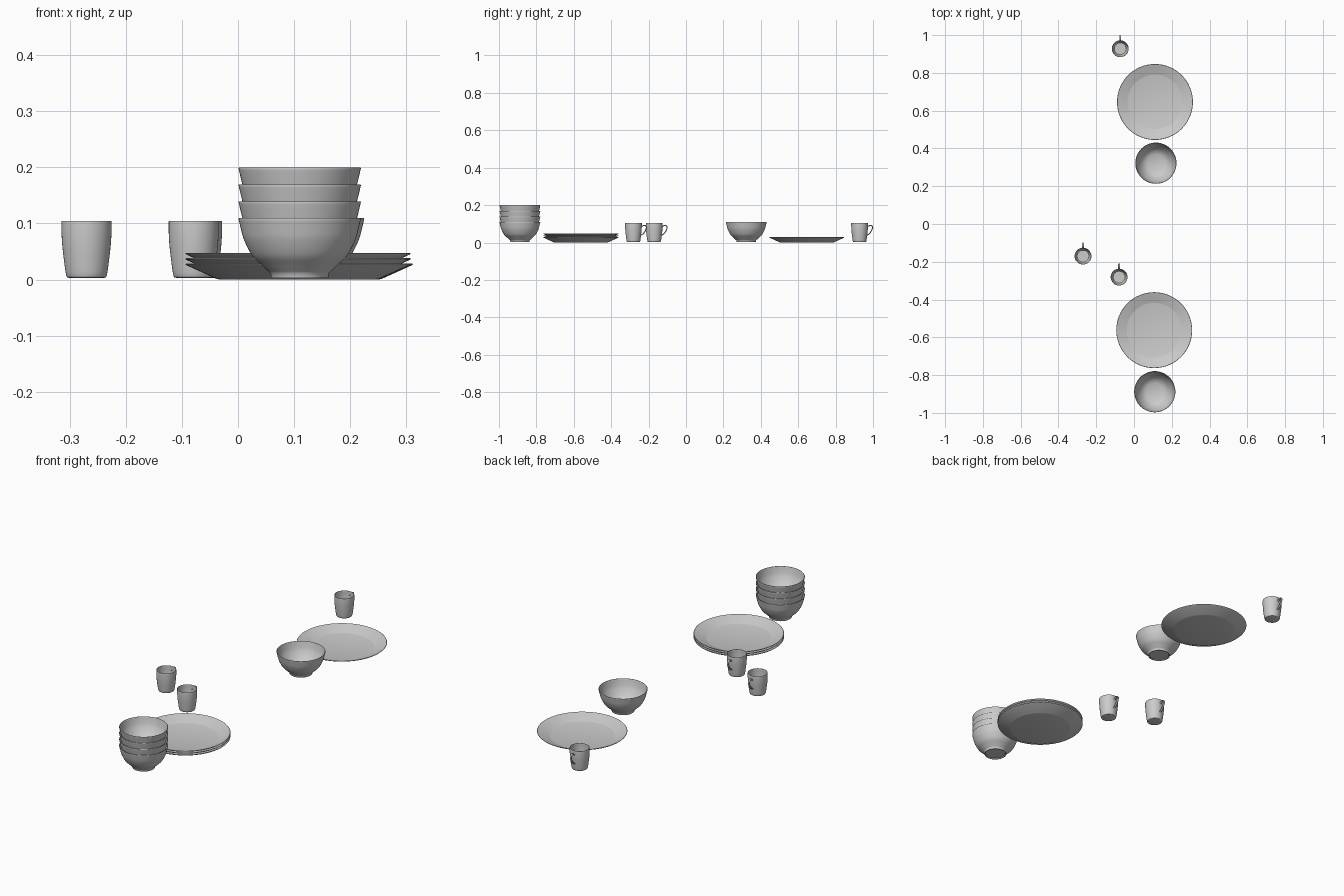
import bpy, bmesh, math
from mathutils import Vector

if "Cube" in bpy.data.objects:
    bpy.data.objects.remove(bpy.data.objects["Cube"])

SEG = 64


def finish(bm, name, loc, angle=35):
    bmesh.ops.remove_doubles(bm, verts=bm.verts, dist=1e-5)
    bmesh.ops.recalc_face_normals(bm, faces=bm.faces)
    me = bpy.data.meshes.new(name)
    bm.to_mesh(me)
    bm.free()
    ob = bpy.data.objects.new(name, me)
    bpy.context.collection.objects.link(ob)
    ob.location = loc
    bpy.ops.object.select_all(action='DESELECT')
    ob.select_set(True)
    bpy.context.view_layer.objects.active = ob
    bpy.ops.object.shade_smooth_by_angle(angle=math.radians(angle))
    return ob


def smooth_profile(pts, n=4):
    # Catmull-Rom through the (radius, height) points
    p = [Vector(q) for q in pts]
    p = [2 * p[0] - p[1]] + p + [2 * p[-1] - p[-2]]
    out = []
    for a, b, c, d in zip(p, p[1:], p[2:], p[3:]):
        for i in range(n):
            t = i / n
            out.append(0.5 * (2 * b + (c - a) * t + (2 * a - 5 * b + 4 * c - d) * t * t
                              + (3 * b - a - 3 * c + d) * t ** 3))
    return [tuple(q) for q in out] + [tuple(pts[-1])]


def lathe(bm, profile):
    # revolve a closed-on-axis profile around z
    vs = [bm.verts.new((r, 0, z)) for r, z in profile]
    es = [bm.edges.new(pair) for pair in zip(vs, vs[1:])]
    bmesh.ops.spin(bm, geom=vs + es, cent=(0, 0, 0), axis=(0, 0, 1),
                   angle=math.tau, steps=SEG, use_duplicate=False)
    bmesh.ops.remove_doubles(bm, verts=bm.verts, dist=1e-5)


def tube(bm, path, rx, rn, sides=12):
    # elliptical tube along a path lying in the yz plane
    rings = []
    for i, (y, z) in enumerate(path):
        a, b = path[max(i - 1, 0)], path[min(i + 1, len(path) - 1)]
        t = Vector((b[0] - a[0], b[1] - a[1])).normalized()
        n = Vector((-t.y, t.x))
        ring = []
        for k in range(sides):
            ang = math.tau * k / sides
            s = rn * math.sin(ang)
            ring.append(bm.verts.new((rx * math.cos(ang), y + n.x * s, z + n.y * s)))
        rings.append(ring)
    for r0, r1 in zip(rings, rings[1:]):
        for k in range(sides):
            j = (k + 1) % sides
            bm.faces.new((r0[k], r0[j], r1[j], r1[k]))
    bm.faces.new(rings[0][::-1])
    bm.faces.new(rings[-1])


def plate(name, x, y, z):
    bm = bmesh.new()
    lathe(bm, [(0, 0), (0.14, 0), (0.146, 0.0015), (0.199, 0.0255), (0.201, 0.0275),
               (0.1995, 0.0285), (0.195, 0.0275), (0.147, 0.006), (0.143, 0.005), (0, 0.005)])
    finish(bm, name, (x, y, z), 20)


def bowl(name, x, y, z):
    outer = smooth_profile([(0.052, 0.008), (0.068, 0.023), (0.085, 0.04), (0.099, 0.067),
                            (0.105, 0.088), (0.109, 0.105)])
    inner = smooth_profile([(0.106, 0.105), (0.102, 0.088), (0.095, 0.067),
                            (0.081, 0.044), (0.066, 0.028), (0.05, 0.019)])
    bm = bmesh.new()
    # foot ring, outside, rim, inside
    lathe(bm, [(0, 0.004), (0.046, 0.004), (0.048, 0), (0.051, 0)] + outer
          + [(0.1085, 0.1065), (0.107, 0.1065)] + inner + [(0, 0.016)])
    finish(bm, name, (x, y, z), 40)


def cup(name, x, y, z):
    outer = smooth_profile([(0.031, 0), (0.036, 0.004), (0.0405, 0.034), (0.0435, 0.062),
                            (0.0445, 0.082), (0.0445, 0.1)])
    inner = smooth_profile([(0.042, 0.1), (0.042, 0.082), (0.041, 0.062),
                            (0.038, 0.034), (0.035, 0.014), (0.031, 0.007)])
    bm = bmesh.new()
    lathe(bm, [(0, 0)] + outer + [(0.044, 0.1012), (0.0425, 0.1012)] + inner + [(0, 0.006)])
    finish(bm, name, (x, y, z), 40)
    # ear-shaped handle on the back
    bm = bmesh.new()
    path = smooth_profile([(0.042, 0.08), (0.052, 0.087), (0.063, 0.088), (0.069, 0.08),
                           (0.066, 0.066), (0.057, 0.05), (0.048, 0.041), (0.040, 0.037)])
    tube(bm, path, 0.005, 0.0028)
    finish(bm, name + "_handle", (x, y, z), 60)


# front setting: stacked plates and bowls, two cups
for i in range(3):
    plate(f"front_plate_{i + 1}", 0.107, -0.562, 0.0095 * i)
for i in range(4):
    bowl(f"front_bowl_{i + 1}", 0.110, -0.888, 0.003 + 0.03 * i)
cup("left_cup", -0.27, -0.17, 0.003)
cup("front_cup", -0.079, -0.281, 0.003)

# rear setting: one plate, one bowl, one cup
plate("rear_plate", 0.111, 0.646, 0)
bowl("rear_bowl", 0.116, 0.322, 0.003)
cup("rear_cup", -0.073, 0.928, 0.003)
